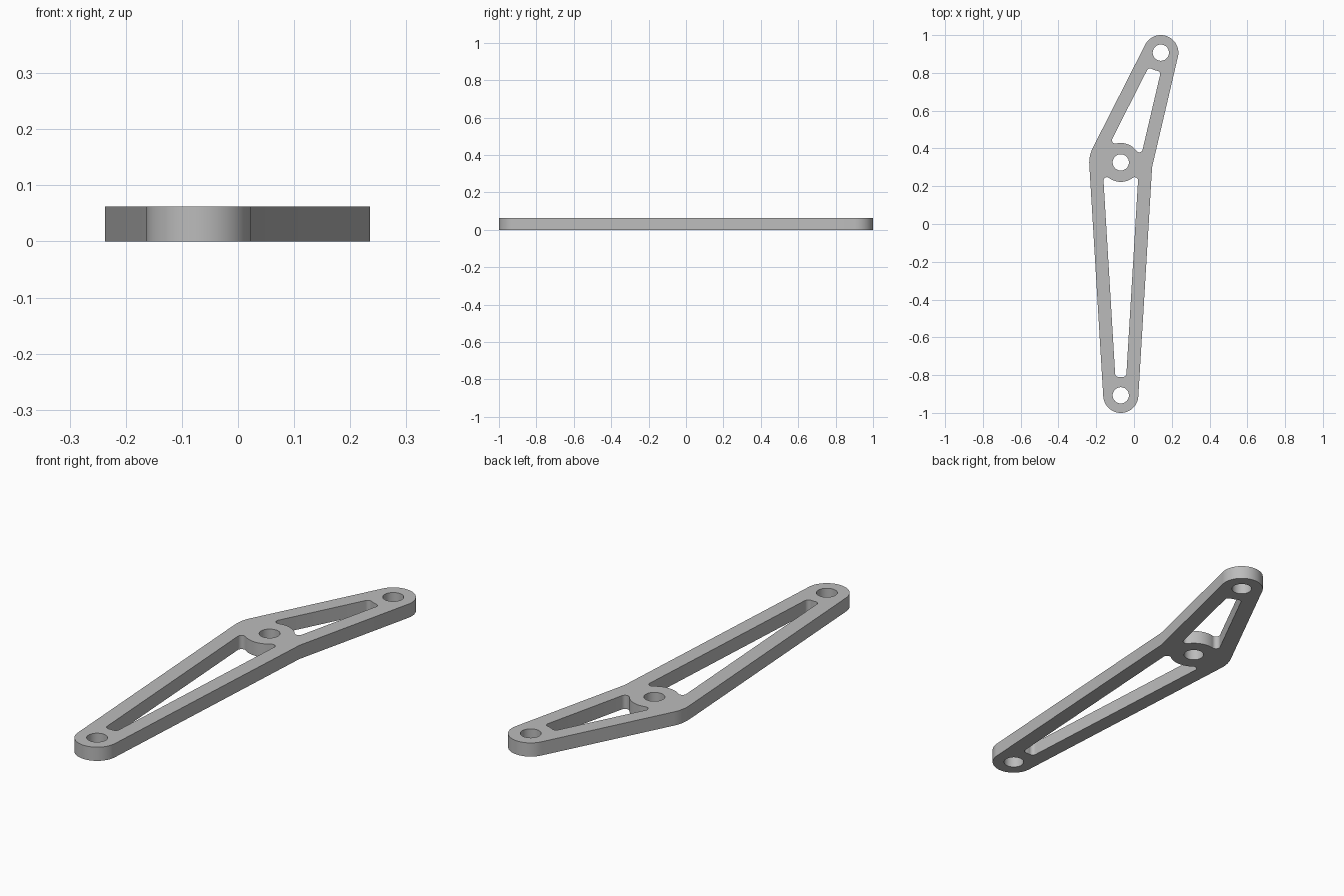
import bpy, bmesh
from math import atan2, cos, sin, pi, sqrt, tau
from mathutils import Vector, Matrix

cube = bpy.data.objects.get("Cube")
if cube:
    bpy.data.objects.remove(cube)

THICK, WALL, FILLET, HOLE = 0.062, 0.07, 0.018, 0.043

# Pivot bosses: centre, outer radius, radius of the rim left around the bore
front = (Vector((-0.07, -0.907)), 0.093, 0.098)
middle = (Vector((-0.07, 0.326)), 0.167, 0.103)
back = (Vector((0.142, 0.907)), 0.093, 0.098)


def arc(centre, radius, a, b, steps, ccw=False):
    """Points from direction a to b, the short way or counter-clockwise."""
    start = atan2(a.y, a.x)
    sweep = (atan2(b.y, b.x) - start) % tau
    if not ccw and sweep > pi:
        sweep -= tau
    angles = [start + sweep * i / steps for i in range(steps + 1)]
    return [centre + radius * Vector((cos(t), sin(t))) for t in angles]


def tangent_normal(a, b, side):
    """Outward normal of the line touching both bosses; side +1 is left."""
    along = b[0] - a[0]
    k = (a[1] - b[1]) / along.length
    along.normalize()
    return along * k + side * sqrt(1 - k * k) * Vector((-along.y, along.x))


def pocket(a, b):
    """Window between two bosses with rounded corners."""
    corners = {}
    for side in (-1, 1):
        n = tangent_normal(a, b, side)
        edge = n.dot(a[0]) + a[1] - WALL - FILLET
        forward = side * Vector((n.y, -n.x))
        for boss, way in ((a, 1), (b, -1)):
            h = edge - n.dot(boss[0])
            reach = sqrt((boss[2] + FILLET) ** 2 - h * h)
            corners[side, way] = boss[0] + n * h + forward * way * reach, n

    def corner(side, way, boss, to_boss):
        p, n = corners[side, way]
        pts = arc(p, FILLET, n, boss[0] - p, 10)
        return pts if to_boss else pts[::-1]

    def rim(boss, way, first):
        p, q = corners[first, way][0], corners[-first, way][0]
        return arc(boss[0], boss[2], p - boss[0], q - boss[0], 20)[1:-1]

    return (corner(-1, 1, a, False) + corner(-1, -1, b, True) + rim(b, -1, -1)
            + corner(1, -1, b, False) + corner(1, 1, a, True) + rim(a, 1, 1))


# Outer outline: two tapered arms meeting at the middle boss
r1, l1 = (tangent_normal(front, middle, s) for s in (-1, 1))
r2, l2 = (tangent_normal(middle, back, s) for s in (-1, 1))
inner_bend = Matrix((r1, r2)).inverted() @ Vector(
    (r1.dot(middle[0]) + middle[1], r2.dot(middle[0]) + middle[1]))
outline = (arc(front[0], front[1], l1, r1, 40, True) + [inner_bend]
           + arc(back[0], back[1], r2, l2, 40, True)
           + arc(middle[0], middle[1], l2, l1, 10, True))

# Windows and bores
loops = [outline, pocket(front, middle), pocket(middle, back)]
for boss in (front, middle, back):
    loops.append([boss[0] + HOLE * Vector((cos(tau * i / 48), sin(tau * i / 48)))
                  for i in range(48)])

# Filled, extruded profile turned into a mesh
curve = bpy.data.curves.new("lever_profile", "CURVE")
curve.dimensions = "2D"
curve.fill_mode = "BOTH"
curve.extrude = THICK / 2
for pts in loops:
    spline = curve.splines.new("POLY")
    spline.points.add(len(pts) - 1)
    for point, co in zip(spline.points, pts):
        point.co = (co.x, co.y, 0, 1)
    spline.use_cyclic_u = True
helper = bpy.data.objects.new("lever_profile", curve)
bpy.context.collection.objects.link(helper)
bpy.context.view_layer.update()
mesh = bpy.data.meshes.new_from_object(
    helper.evaluated_get(bpy.context.evaluated_depsgraph_get()))
bpy.data.objects.remove(helper)

bm = bmesh.new()
bm.from_mesh(mesh)
bmesh.ops.remove_doubles(bm, verts=bm.verts, dist=0.00005)
bmesh.ops.translate(bm, verts=bm.verts, vec=(0, 0, THICK / 2))
bmesh.ops.recalc_face_normals(bm, faces=bm.faces)
bm.to_mesh(mesh)
bm.free()

# Material
grey = bpy.data.materials.new("light_grey")
grey.use_nodes = True
colour = (0.5, 0.5, 0.5, 1)
grey.diffuse_color = colour
grey.node_tree.nodes["Principled BSDF"].inputs["Base Color"].default_value = colour
mesh.materials.clear()
mesh.materials.append(grey)

lever = bpy.data.objects.new("lever_arm", mesh)
bpy.context.collection.objects.link(lever)
bpy.ops.object.select_all(action="DESELECT")
lever.select_set(True)
bpy.context.view_layer.objects.active = lever
bpy.ops.object.shade_smooth_by_angle(angle=0.5)
